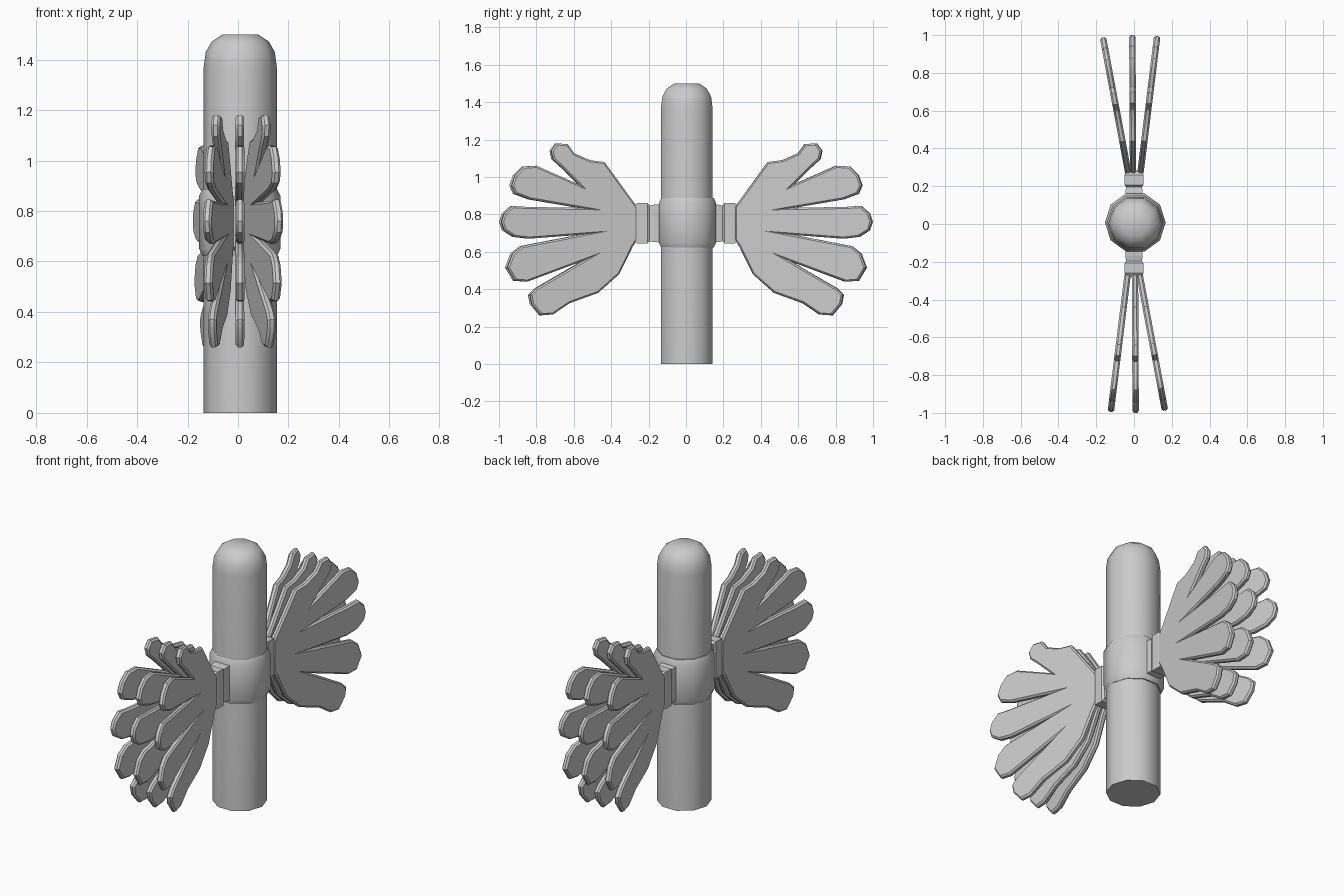
import bpy, bmesh
from math import radians, sin, cos, pi
from mathutils import Matrix

if "Cube" in bpy.data.objects:
    bpy.data.objects.remove(bpy.data.objects["Cube"])


def make_object(name, bm, smooth=None):
    bmesh.ops.recalc_face_normals(bm, faces=bm.faces[:])
    me = bpy.data.meshes.new(name)
    bm.to_mesh(me)
    bm.free()
    ob = bpy.data.objects.new(name, me)
    bpy.context.collection.objects.link(ob)
    if smooth:
        bpy.ops.object.select_all(action='DESELECT')
        ob.select_set(True)
        bpy.context.view_layer.objects.active = ob
        bpy.ops.object.shade_smooth_by_angle(angle=radians(smooth))
    return ob


def loft(name, rings, smooth=None):
    """Skin a list of equal-length closed rings and cap both ends."""
    bm = bmesh.new()
    vs = [[bm.verts.new(p) for p in ring] for ring in rings]
    n = len(vs[0])
    for a, b in zip(vs, vs[1:]):
        for i in range(n):
            j = (i + 1) % n
            bm.faces.new((a[i], a[j], b[j], b[i]))
    bm.faces.new(vs[0])
    bm.faces.new(vs[-1])
    return make_object(name, bm, smooth)


def lathe(name, profile, cx, cy, sides=10):
    rings = [[(cx + r * cos(2 * pi * i / sides), cy + r * sin(2 * pi * i / sides), z)
              for i in range(sides)] for r, z in profile]
    return loft(name, rings, 40)


# Handle and collar
lathe("handle", [(.145, 0), (.145, 1.37), (.137, 1.43), (.113, 1.472), (.07, 1.5)], .009, .004)
lathe("collar", [(.148, .622), (.161, .65), (.161, .86), (.148, .887)], .007, .008)

# Hand outline in (y, z): wrist, thumb, four fingers, heel
OUTLINE = [
    (.262, .665), (.262, .84), (.285, .87), (.44, 1.08), (.52, 1.09), (.605, 1.127),
    (.64, 1.175), (.70, 1.18), (.73, 1.14), (.72, 1.095), (.67, 1.05), (.58, .96),
    (.81, 1.06), (.88, 1.055), (.925, 1.01), (.945, .955), (.925, .91), (.845, .88), (.58, .835),
    (.86, .84), (.94, .845), (.985, .805), (1.0, .76), (.985, .715), (.93, .68), (.85, .67), (.58, .69),
    (.89, .63), (.94, .59), (.968, .515), (.925, .445), (.86, .44), (.56, .55),
    (.81, .405), (.845, .37), (.835, .32), (.785, .26), (.72, .265), (.63, .325),
    (.475, .38), (.36, .48), (.285, .63)]
THICK = .034
HANDS = [("outer_left", -.03, 10.6), ("middle", -.005, .3), ("outer_right", .034, -7.0)]

for side, turn in (("back", 0), ("front", pi)):
    spin = Matrix.Rotation(turn, 4, 'Z')

    # Stepped hinge block
    steps = [(.12, .046, .103), (.17, .046, .1), (.195, .041, .095), (.207, .05, .108),
             (.26, .05, .108), (.277, .042, .095)]
    hinge = loft(side + "_hinge", [[(sx * hx, y, .752 + sz * hz) for sx, sz in
                 ((-1, -1), (1, -1), (1, 1), (-1, 1))] for y, hx, hz in steps])
    hinge.data.transform(spin)

    # Three fanned hands with bevelled rims
    for label, x, angle in HANDS:
        bm = bmesh.new()
        face = bm.faces.new([bm.verts.new((-THICK / 2, y - .27, z)) for y, z in OUTLINE])
        ext = bmesh.ops.extrude_face_region(bm, geom=[face])
        bmesh.ops.translate(bm, vec=(THICK, 0, 0),
                            verts=[v for v in ext["geom"] if isinstance(v, bmesh.types.BMVert)])
        rim = [e for e in bm.edges if abs(e.verts[0].co.x - e.verts[1].co.x) < 1e-5]
        bmesh.ops.recalc_face_normals(bm, faces=bm.faces[:])
        bmesh.ops.bevel(bm, geom=rim, offset=.009, segments=1, affect='EDGES', clamp_overlap=True)
        bm.transform(spin @ Matrix.Translation((x, .27, 0)) @ Matrix.Rotation(radians(angle), 4, 'Z'))
        make_object(f"{side}_hand_{label}", bm, 30)
